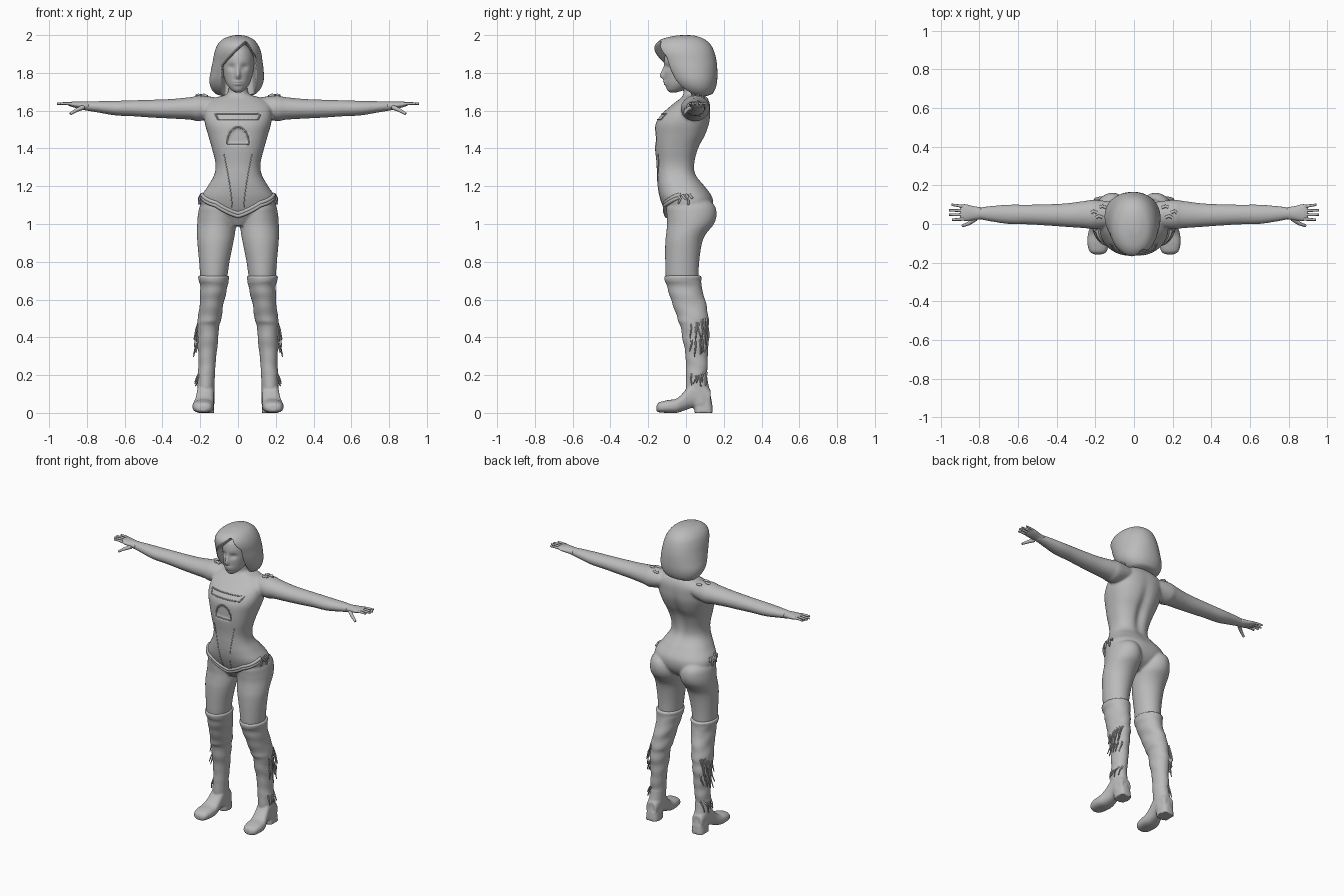
import bpy, bmesh, math, random
from mathutils import Vector
from mathutils.bvhtree import BVHTree

random.seed(4)
grey = bpy.data.materials.new("plain_grey")
grey.diffuse_color = (0.5, 0.5, 0.5, 1)


def catmull(rows, n):
    out = []
    for i in range(len(rows) - 1):
        p = [rows[max(i - 1, 0)], rows[i], rows[i + 1], rows[min(i + 2, len(rows) - 1)]]
        for k in range(n):
            t = k / n
            out.append([0.5 * (2 * b + (c - a) * t + (2 * a - 5 * b + 4 * c - d) * t * t
                               + (3 * b - a - 3 * c + d) * t ** 3) for a, b, c, d in zip(*p)])
    return out + [list(rows[-1])]


def loft(bm, rows, axis="z", seg=40, n=4, power=2.0, warp=None):
    """Skin closed oval sections (t, a0, a1, b0, b1) along an axis."""
    rings = []
    for t, a0, a1, b0, b1 in catmull(rows, n):
        ring = []
        for k in range(seg):
            w = 2 * math.pi * k / seg
            c, s = math.cos(w), math.sin(w)
            a = (a0 + a1) / 2 + (a1 - a0) / 2 * math.copysign(abs(c) ** (2 / power), c)
            b = (b0 + b1) / 2 + (b1 - b0) / 2 * math.copysign(abs(s) ** (2 / power), s)
            v = Vector({"z": (a, b, t), "x": (t, a, b), "y": (a, t, b)}[axis])
            ring.append(bm.verts.new(warp(v) if warp else v))
        rings.append(ring)
    for r, q in zip(rings, rings[1:]):
        for k in range(seg):
            bm.faces.new((r[k], r[(k + 1) % seg], q[(k + 1) % seg], q[k]))
    bm.faces.new(rings[0])
    bm.faces.new(rings[-1])


def flip(rows):
    return [(t, -a1, -a0, b0, b1) for t, a0, a1, b0, b1 in rows]


def finish(bm, name, voxel=0, smooth=0, mirror=False):
    bmesh.ops.recalc_face_normals(bm, faces=bm.faces)
    for f in bm.faces:
        f.smooth = True
    me = bpy.data.meshes.new(name)
    bm.to_mesh(me)
    me.materials.append(grey)
    ob = bpy.data.objects.new(name, me)
    bpy.context.collection.objects.link(ob)
    if voxel:
        m = ob.modifiers.new("merge", "REMESH")
        m.mode, m.voxel_size, m.use_smooth_shade = "VOXEL", voxel, True
    if smooth:
        m = ob.modifiers.new("soften", "SMOOTH")
        m.iterations, m.factor = smooth, 0.5
    if mirror:
        ob.modifiers.new("mirror", "MIRROR")
    return ob


def tube(name, paths, radius, mirror=False, taper=1.0):
    cu = bpy.data.curves.new(name, "CURVE")
    cu.dimensions, cu.bevel_depth, cu.bevel_resolution, cu.use_fill_caps = "3D", radius, 2, True
    for pts in paths:
        sp = cu.splines.new("POLY")
        sp.points.add(len(pts) - 1)
        for i, p in enumerate(pts):
            sp.points[i].co = (*p, 1)
            sp.points[i].radius = 1 + (taper - 1) * i / (len(pts) - 1)
        sp.use_smooth = True
    cu.materials.append(grey)
    ob = bpy.data.objects.new(name, cu)
    bpy.context.collection.objects.link(ob)
    if mirror:
        ob.modifiers.new("mirror", "MIRROR")
    return ob


def bump(x, w):
    return math.exp(-(x / w) ** 2)


# Body: torso, neck, arms and thighs merged into one skin
def torso_warp(v):
    if v.y > 0.02:  # spine groove
        v.y -= 0.02 * bump(v.x, 0.03) * bump(v.z - 1.4, 0.14)
    elif abs(v.x) < 0.055 and 1.425 < v.z < 1.425 + 0.085 * math.sqrt(1 - (v.x / 0.055) ** 2):
        v.y += 0.014  # keyhole opening
    return v


torso = [(0.99, -.05, .05, -.06, .05), (1.03, -.13, .13, -.085, .11), (1.08, -.19, .19, -.115, .14),
         (1.14, -.197, .197, -.138, .14), (1.2, -.16, .16, -.15, .10), (1.26, -.126, .126, -.154, .055),
         (1.32, -.119, .119, -.156, .05), (1.4, -.138, .138, -.164, .07), (1.47, -.158, .158, -.166, .105),
         (1.53, -.175, .175, -.16, .125), (1.58, -.18, .18, -.13, .13), (1.63, -.175, .175, -.075, .128),
         (1.665, -.13, .13, -.03, .115), (1.685, -.065, .065, -.015, .095), (1.71, -.05, .05, -.015, .08),
         (1.78, -.05, .05, -.02, .08)]
arm = [(.08, -.01, .11, 1.58, 1.665), (.2, -.027, .125, 1.545, 1.68), (.25, -.022, .12, 1.552, 1.672),
       (.35, -.015, .107, 1.558, 1.662), (.45, -.008, .102, 1.563, 1.658), (.55, -.002, .1, 1.57, 1.655),
       (.65, 0, .1, 1.575, 1.652), (.75, .015, .092, 1.592, 1.65), (.8, .024, .086, 1.6, 1.648),
       (.83, .022, .088, 1.606, 1.647)]
thigh = [(1.14, .07, .16, -.05, .1), (1.1, .03, .2, -.1, .15), (1.05, .012, .212, -.102, .162),
         (1.0, .01, .216, -.1, .148), (.95, .016, .217, -.105, .108), (.9, .025, .215, -.11, .085),
         (.8, .045, .206, -.11, .07), (.7, .06, .198, -.104, .066), (.64, .08, .19, -.07, .07)]
bm = bmesh.new()
loft(bm, torso, seg=72, n=8, power=2.35, warp=torso_warp)
for f in (lambda r: r, flip):
    loft(bm, f(thigh))
loft(bm, arm, "x")
loft(bm, [(-t, *r) for t, *r in arm], "x")
body = finish(bm, "body", 0.007, 4)


# Head with sockets, nose, lips and chin
def face_warp(v):
    if v.y < 0:
        x, z = abs(v.x), v.z
        v.y += 0.012 * bump(x - .034, .02) * bump(z - 1.83, .017)
        v.y -= 0.026 * bump(x, .011) * bump(z - 1.785, .02) + 0.01 * bump(x, .01) * bump(z - 1.815, .02)
        v.y -= 0.009 * bump(x, .022) * (bump(z - 1.753, .006) + bump(z - 1.74, .006))
    return v


bm = bmesh.new()
loft(bm, [(1.697, -.015, .015, -.085, -.05), (1.71, -.036, .036, -.1, -.01), (1.74, -.06, .06, -.109, .05),
          (1.78, -.075, .075, -.113, .1), (1.83, -.084, .084, -.115, .12), (1.88, -.084, .084, -.114, .12),
          (1.92, -.07, .07, -.1, .11), (1.95, -.04, .04, -.06, .07)], seg=96, n=10, warp=face_warp)
finish(bm, "head", smooth=2)


# Bobbed hair swept across the face from a side parting
def hair_warp(v):
    z = v.z
    if v.y < 0.03 and z < 1.96:
        left = max(-.078, .035 - (1.955 - z) * 0.95)
        right = min(.086, .045 + (1.955 - z) * 0.6)
        inside = min(v.x - left, right - v.x) / 0.02
        t = min(max(inside + 0.5, 0), 1)
        v.y += (0.03 - v.y) * t * t * (3 - 2 * t)
    return v


bm = bmesh.new()
loft(bm, [(1.678, -.085, .065, .04, .11), (1.69, -.12, .095, -.01, .14), (1.72, -.143, .122, -.055, .157),
          (1.76, -.152, .136, -.09, .165), (1.81, -.144, .136, -.12, .166), (1.86, -.134, .13, -.145, .162),
          (1.91, -.124, .122, -.166, .15), (1.95, -.108, .105, -.162, .13), (1.98, -.078, .078, -.125, .095),
          (1.996, -.035, .04, -.06, .05), (2.0, -.008, .01, -.02, .01)], seg=128, n=8, power=2.1, warp=hair_warp)
finish(bm, "hair", smooth=3)

# Hands
bm = bmesh.new()
loft(bm, [(.79, .024, .086, 1.602, 1.647), (.83, .02, .092, 1.608, 1.648), (.87, .016, .102, 1.617, 1.648),
          (.89, .02, .1, 1.624, 1.646), (.9, .03, .09, 1.628, 1.642)], "x", seg=24, n=3)
finish(bm, "palm", mirror=True)
tube("fingers", [[(.88, y, 1.636), (.91, y + d / 2, 1.638), (tip, y + d, 1.637)] for y, d, tip in
                 ((.026, -.004, .942), (.048, 0, .957), (.069, .002, .958), (.09, .01, .945))], .009, True, .65)
tube("thumb", [(lambda p: p)([(.82, .028, 1.618), (.855, .003, 1.603), (.888, -.01, 1.583)])], .013, True, .55)


# Tall slouched boots
def fold_warp(v):
    z = v.z
    if z > 0.2:
        a = math.atan2(v.y - .05, v.x - .15)
        k = .02 if z < .69 else 0
        r = 1 + k * (math.sin(z * 75 + 2.2 * math.sin(a)) + 0.9 * math.sin(z * 41 - 2 * a))
        c = Vector((.15, .04, z))
        v = c + (v - c) * r
    return v


bm = bmesh.new()
loft(bm, [(.727, .06, .2, -.1, .07), (.722, .048, .211, -.114, .082), (.7, .05, .208, -.113, .081),
          (.66, .058, .2, -.1, .085), (.6, .07, .202, -.08, .1), (.55, .082, .206, -.06, .112),
          (.49, .09, .214, -.045, .122), (.46, .1, .214, -.028, .122), (.4, .104, .215, -.02, .122),
          (.3, .115, .21, -.002, .116), (.2, .122, .213, .0, .112), (.12, .125, .216, .0, .125),
          (.05, .125, .216, .02, .138), (.035, .13, .21, .03, .13)], n=10, warp=fold_warp)
loft(bm, [(-.157, .165, .205, .012, .036), (-.143, .142, .23, .003, .055), (-.1, .13, .241, 0, .067),
          (-.05, .127, .238, 0, .076), (-.01, .128, .226, .012, .112), (.03, .127, .218, .026, .16),
          (.08, .126, .215, .03, .17), (.13, .135, .208, .03, .12)], "y", power=2.5)
loft(bm, [(0, .125, .216, .045, .142), (.025, .127, .214, .043, .141), (.06, .13, .212, .04, .137)], power=3)
finish(bm, "boots", 0.006, 2, True)

# Boot fringe
strips = []
for top, drop, count in ((.5, .15, 7), (.4, .1, 5), (.215, .075, 6)):
    for i in range(count):
        y = .03 + .08 * i / (count - 1)
        x = .207 - 12 * max(0, y - .07) ** 2
        out = random.uniform(.012, .03)
        d = drop * random.uniform(.65, 1.1)
        strips.append([(x - .005, y, top), (x + out * .6, y + random.uniform(-.01, .01), top - d * .5),
                       (x + out, y + random.uniform(-.014, .012), top - d)])
tube("boot_fringe", strips, .0055, True, .5)

# Costume trim laid on the body surface
skin = BVHTree.FromObject(body, bpy.context.evaluated_depsgraph_get())


def lay(x, y, z, lift=0.0):
    p, nrm, _, _ = skin.find_nearest(Vector((x, y, z)))
    return p + nrm * lift


def front(x, z, lift=0.0):
    hit = skin.ray_cast(Vector((x, -1, z)), Vector((0, 1, 0)))[0]
    return hit - Vector((0, lift, 0)) if hit else lay(x, -.1, z)


belt = []
for i in range(41):
    x = -.2 + .01 * i
    z = 1.045 + .115 * (abs(x) / .2) ** 1.15
    belt.append(lay(x, -.12 + .09 * max(0, abs(x) - .12) / .08, z))
tube("belt", [belt, [p - Vector((0, 0, .014)) for p in belt]], .011)
box = [(-.12, 1.583), (.12, 1.583), (.105, 1.553), (-.105, 1.553)]
edge = []
for (x0, z0), (x1, z1) in zip(box, box[1:] + box[:1]):
    edge += [front(x0 + (x1 - x0) * k / 10, z0 + (z1 - z0) * k / 10) for k in range(11)]
tube("neckline_band", [edge], .004)
arch = [(.057 * math.cos(a * math.pi / 16), 1.425 + .088 * math.sin(a * math.pi / 16)) for a in range(17)]
arch += [(-.057 + .0114 * k, 1.423) for k in range(1, 11)]
tube("keyhole_edge", [[front(x, z) for x, z in arch]], .004)
tube("bodice_seams", [[front(s * (.03 + .045 * (k / 12) ** 1.5), 1.07 + .3 * k / 12) for k in range(13)]
                      for s in (-1, 1)], .0025)

# Hip lacing and shoulder strap knots
laces = [[lay(.21, y, z, .004), lay(.22, y + .012, z - .02, .008), lay(.22, y + e, z - d, .008)]
         for y, z, e, d in ((-.045, 1.155, -.004, .05), (-.02, 1.16, .02, .03), (0, 1.165, .012, .06),
                            (.02, 1.165, .02, .025))]
tube("hip_laces", laces, .007, True, .7)
tube("strap_knots", [[lay(x, y, 1.7), lay(x + .02, y + .01, 1.7, .005), lay(x + .035, y, 1.7)]
                     for x, y in ((.16, .03), (.19, .06), (.14, .1))], .008, True)
